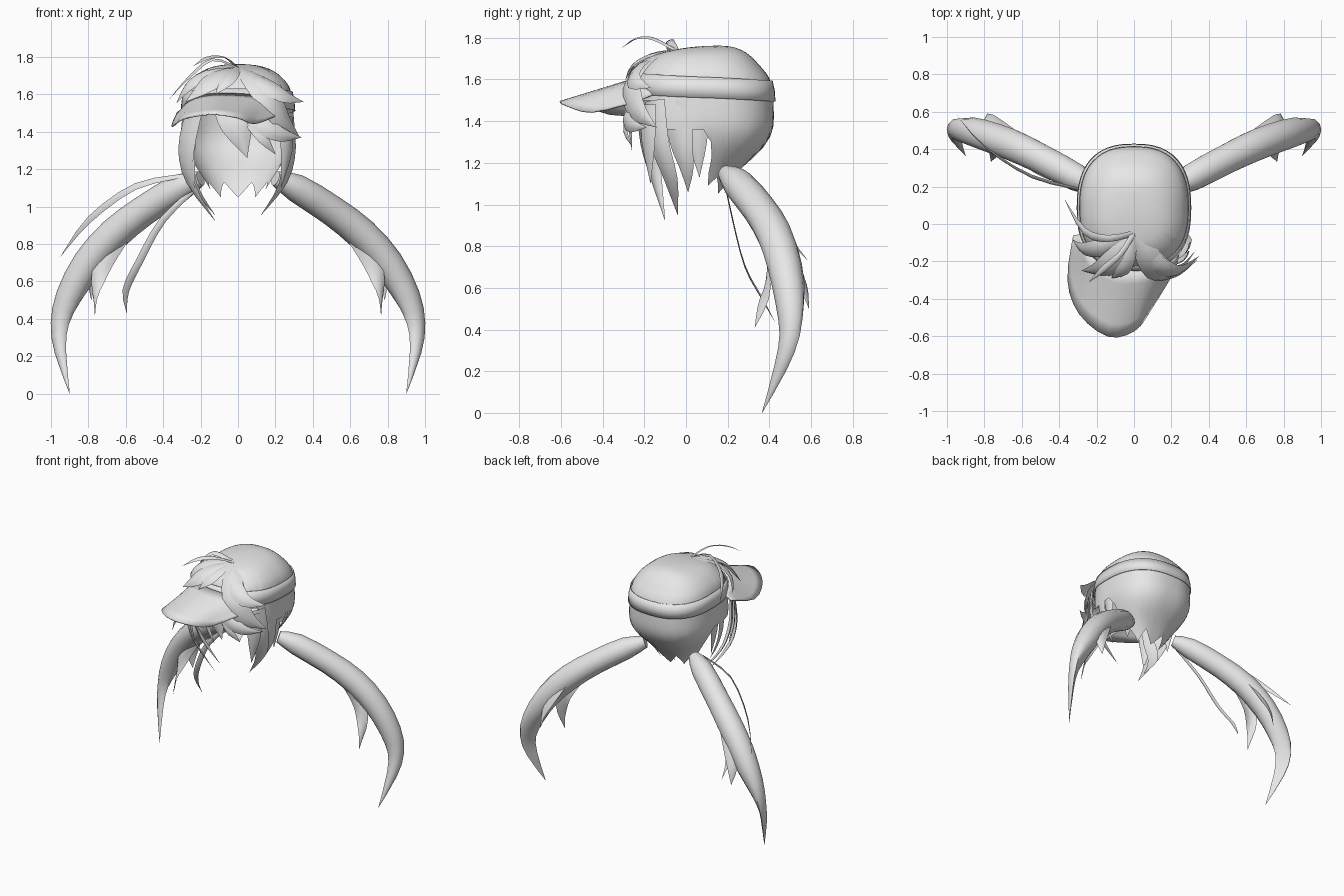
import bpy, math
from mathutils import Vector

if "Cube" in bpy.data.objects:
    bpy.data.objects.remove(bpy.data.objects["Cube"])

hair = bpy.data.materials.new("grey")
hair.diffuse_color = (0.8, 0.8, 0.8, 1)
hair.use_nodes = True
hair.node_tree.nodes["Principled BSDF"].inputs["Base Color"].default_value = hair.diffuse_color


def add_mesh(name, verts, faces, thick=0):
    me = bpy.data.meshes.new(name)
    me.from_pydata(verts, [], faces)
    me.materials.append(hair)
    ob = bpy.data.objects.new(name, me)
    bpy.context.collection.objects.link(ob)
    if thick:
        m = ob.modifiers.new("thickness", "SOLIDIFY")
        m.thickness = thick
        m.offset = -1
    return ob


def grid_faces(rows, cols, closed=False):
    n = cols if closed else cols - 1
    return [(r * cols + c, r * cols + (c + 1) % cols, (r + 1) * cols + (c + 1) % cols, (r + 1) * cols + c)
            for r in range(rows - 1) for c in range(n)]


def smooth_path(pts, steps):
    """Catmull-Rom curve through tuples of any length."""
    p = [pts[0]] + list(pts) + [pts[-1]]
    out = []
    for i in range(1, len(p) - 2):
        for s in range(steps):
            t = s / steps
            out.append([0.5 * (2 * b + (c - a) * t + (2 * a - 5 * b + 4 * c - d) * t * t
                               + (3 * b - a - 3 * c + d) * t ** 3)
                        for a, b, c, d in zip(*p[i - 1:i + 3])])
    return out + [list(pts[-1])]


def tangents(path):
    n = len(path)
    return [(Vector(path[min(i + 1, n - 1)][:3]) - Vector(path[max(i - 1, 0)][:3])).normalized() for i in range(n)]


def mirror(pts):
    return [(-p[0],) + tuple(p[1:]) for p in pts]


def strand(name, pts, centre=(0, 0.08, 1.4), bulge=0.3):
    """Curved leaf-shaped lock; points are x, y, z, half width."""
    path = smooth_path(pts, 3)
    verts = []
    for p, t in zip(path, tangents(path)):
        pos, w = Vector(p[:3]), max(p[3], 0.0005)
        out = pos - Vector(centre)
        out = (out - t * out.dot(t)).normalized()
        side = t.cross(out)
        for k in (-1, -0.5, 0, 0.5, 1):
            verts.append(pos + side * w * k - out * w * bulge * k * k)
    return add_mesh(name, verts, grid_faces(len(path), 5))


def tube(name, pts, inner, sides=12):
    """Tapered tube, x, y, z, radius; its inner side flattens towards the tip."""
    path = smooth_path(pts, 2)
    verts = []
    for i, (p, t) in enumerate(zip(path, tangents(path))):
        a = t.cross(Vector((0, 1, 0))).normalized()
        b = t.cross(a)
        d = (inner - t * inner.dot(t)).normalized()
        flat = min(1, max(0, (i / (len(path) - 1) - 0.55) / 0.25))
        for k in range(sides):
            g = math.tau * k / sides
            o = (a * math.cos(g) + b * math.sin(g)) * max(p[3], 0.001)
            o -= d * max(0, o.dot(d)) * flat
            verts.append(Vector(p[:3]) + o)
    faces = grid_faces(len(path), sides, True) + [tuple(range(sides))[::-1]]
    return add_mesh(name, verts, faces)


# Head outline by height: z, half width, front y, back y
OUTLINE = [(1.762, 0.01, 0.13, 0.17), (1.755, 0.10, 0.02, 0.23), (1.725, 0.19, -0.12, 0.295), (1.66, 0.262, -0.20, 0.36),
           (1.59, 0.288, -0.235, 0.408), (1.48, 0.298, -0.25, 0.42), (1.35, 0.297, -0.25, 0.415),
           (1.25, 0.25, -0.22, 0.35), (1.17, 0.2, -0.18, 0.26), (1.03, 0.12, -0.12, 0.17)]
DENSE = smooth_path(OUTLINE, 3)


def head_point(z, ang, grow=0.0):
    """Point on the rounded-square head at height z; angle 0 is the front."""
    i = 0
    while i < len(DENSE) - 2 and DENSE[i + 1][0] > z:
        i += 1
    a, b = DENSE[i], DENSE[i + 1]
    t = min(1, max(0, (a[0] - z) / (a[0] - b[0] + 1e-9)))
    w, f, k = [a[j] + (b[j] - a[j]) * t for j in (1, 2, 3)]
    s, c = math.sin(ang), -math.cos(ang)
    sx = math.copysign(abs(s) ** 0.8, s) * (w + grow)
    sy = math.copysign(abs(c) ** 0.8, c) * ((k - f) / 2 + grow)
    return Vector((sx, (f + k) / 2 + sy, z))


# Hair cap, open at the face, with a jagged nape
COLS, ROWS = 72, 22
verts = []
for r in range(ROWS):
    for c in range(COLS):
        ang = math.tau * c / COLS
        off = abs(math.degrees(math.atan2(math.sin(ang), math.cos(ang))))
        jag = abs((c % 8) - 4) / 4
        if off < 55:
            low = 1.50
        elif off < 94:
            low = 1.36
        else:
            low = max(1.05 + 0.08 * jag, 1.36 - (off - 91) * 0.015)
        u = r / (ROWS - 1)
        verts.append(head_point(1.762 - (1.762 - low) * u ** 1.8, ang))
add_mesh("hair_cap", verts, grid_faces(ROWS, COLS, True) + [tuple(range(COLS))])

# Headband, slightly lower at the back
verts = []
for r in range(3):
    for c in range(48):
        ang = math.tau * c / 48
        z = 1.63 - 0.05 * r - 0.018 * (1 - math.cos(ang))
        p = head_point(z, ang, 0.01)
        verts.append((p.x, p.y, z))
add_mesh("headband", verts, grid_faces(3, 48, True), -0.004)

# Visor brim, turned to one side
rim = smooth_path([(-0.32, -0.06, 1.50), (-0.35, -0.3, 1.425), (-0.29, -0.48, 1.465), (-0.14, -0.6, 1.49),
                   (0.0, -0.57, 1.47), (0.09, -0.45, 1.44), (0.22, -0.24, 1.49)], 3)
verts = []
n = len(rim)
for r in range(6):
    v = r / 5
    for c, q in enumerate(rim):
        u = c / (n - 1)
        p = head_point(1.55, math.radians(-70 + 118 * u), 0.006)
        p.z = 1.525 + 0.075 * math.sin(math.pi * u) ** 0.7
        verts.append(p.lerp(Vector(q), v))
add_mesh("visor_brim", verts, grid_faces(6, n), 0.008)

# Pigtails with two loose locks each
TAIL = [(0.20, 0.19, 1.15, 0.04), (0.31, 0.25, 1.10, 0.075), (0.5, 0.35, 0.98, 0.081), (0.66, 0.425, 0.855, 0.086),
        (0.8, 0.475, 0.70, 0.083), (0.90, 0.505, 0.52, 0.074), (0.945, 0.505, 0.37, 0.057),
        (0.943, 0.46, 0.22, 0.037), (0.90, 0.365, 0.0, 0.001)]
FRONT_LOCK = [(0.62, 0.38, 0.86, 0.05), (0.72, 0.39, 0.70, 0.05), (0.765, 0.37, 0.55, 0.03), (0.765, 0.33, 0.41, 0)]
BACK_LOCK = [(0.64, 0.48, 0.87, 0.03), (0.73, 0.53, 0.75, 0.05), (0.78, 0.57, 0.62, 0.035), (0.785, 0.59, 0.5, 0)]

# Side locks hanging in front of the ears
SIDE_LOCKS = [
    [(0.27, -0.16, 1.5, 0.06), (0.285, -0.14, 1.3, 0.06), (0.25, -0.08, 1.12, 0.04), (0.12, -0.04, 0.95, 0)],
    [(0.285, -0.05, 1.5, 0.08), (0.285, -0.03, 1.3, 0.06), (0.26, 0.0, 1.17, 0.035), (0.2, 0.01, 1.06, 0)],
    [(0.265, -0.19, 1.48, 0.05), (0.27, -0.19, 1.3, 0.045), (0.23, -0.17, 1.1, 0)],
    [(0.29, 0.05, 1.5, 0.06), (0.285, 0.055, 1.3, 0.045), (0.25, 0.065, 1.13, 0)]]

for side, flip in (("right", list), ("left", mirror)):
    core = flip([(0.70, 0.45, 0.72)])[0]
    tube("pigtail_" + side, flip(TAIL), Vector(flip([(-0.7, 0.7, 0)])[0]))
    strand("pigtail_front_lock_" + side, flip(FRONT_LOCK), core)
    strand("pigtail_back_lock_" + side, flip(BACK_LOCK), core)
    for i, lock in enumerate(SIDE_LOCKS):
        strand(f"side_lock_{side}_{i + 1}", flip(lock))

# Thin stray strands along one pigtail
strand("stray_upper", [(-0.27, 0.18, 1.17, 0.012), (-0.55, 0.25, 1.11, 0.02), (-0.8, 0.41, 0.93, 0.02),
                       (-0.95, 0.585, 0.73, 0)], (-0.6, 0.9, 0.7))
strand("stray_lower", [(-0.2, 0.18, 1.12, 0.012), (-0.4, 0.22, 0.93, 0.018), (-0.53, 0.28, 0.7, 0.02),
                       (-0.6, 0.36, 0.55, 0.018), (-0.595, 0.43, 0.43, 0)], (-0.5, 0.9, 0.9))

# Fringe below the visor
strand("fringe_middle", [(-0.01, -0.25, 1.53, 0.12), (0, -0.28, 1.42, 0.085), (0.05, -0.26, 1.26, 0)])
strand("fringe_left", [(-0.25, -0.21, 1.5, 0.06), (-0.29, -0.19, 1.3, 0.06), (-0.26, -0.15, 1.12, 0.035),
                       (-0.12, -0.1, 0.92, 0)])
strand("fringe_right", [(0.08, -0.28, 1.45, 0.04), (0.14, -0.3, 1.36, 0.03), (0.2, -0.26, 1.28, 0)])
strand("fringe_sweep", [(0.08, -0.28, 1.48, 0.05), (0.16, -0.3, 1.42, 0.05), (0.25, -0.27, 1.38, 0.035),
                        (0.34, -0.19, 1.37, 0)])

# Tuft fanning out from the crown over the visor
ROOT = (0, -0.05, 1.745, 0.015)
for name, pts in {
    "tuft_big_sweep": [(0.08, -0.19, 1.70, 0.07), (0.17, -0.28, 1.59, 0.08), (0.25, -0.25, 1.46, 0.06),
                       (0.33, -0.14, 1.37, 0)],
    "tuft_right": [(0.12, -0.22, 1.68, 0.055), (0.24, -0.26, 1.6, 0.045), (0.35, -0.17, 1.56, 0)],
    "tuft_middle": [(-0.03, -0.18, 1.72, 0.04), (-0.07, -0.26, 1.67, 0.04), (-0.12, -0.29, 1.6, 0)],
    "tuft_left": [(-0.08, -0.17, 1.725, 0.06), (-0.17, -0.25, 1.66, 0.06), (-0.28, -0.25, 1.56, 0)],
    "tuft_side": [(-0.17, -0.13, 1.72, 0.05), (-0.28, -0.14, 1.64, 0.04), (-0.33, -0.08, 1.55, 0)],
    "flyaway_front": [(-0.07, -0.16, 1.80, 0.015), (-0.16, -0.24, 1.80, 0.018), (-0.24, -0.31, 1.75, 0)],
    "flyaway_side": [(-0.14, -0.08, 1.79, 0.02), (-0.27, -0.04, 1.69, 0.022), (-0.37, 0.13, 1.57, 0)],
}.items():
    strand(name, [ROOT] + pts)

bpy.ops.object.select_all(action="SELECT")
bpy.context.view_layer.objects.active = bpy.data.objects["hair_cap"]
bpy.ops.object.shade_smooth_by_angle(angle=math.radians(50))
